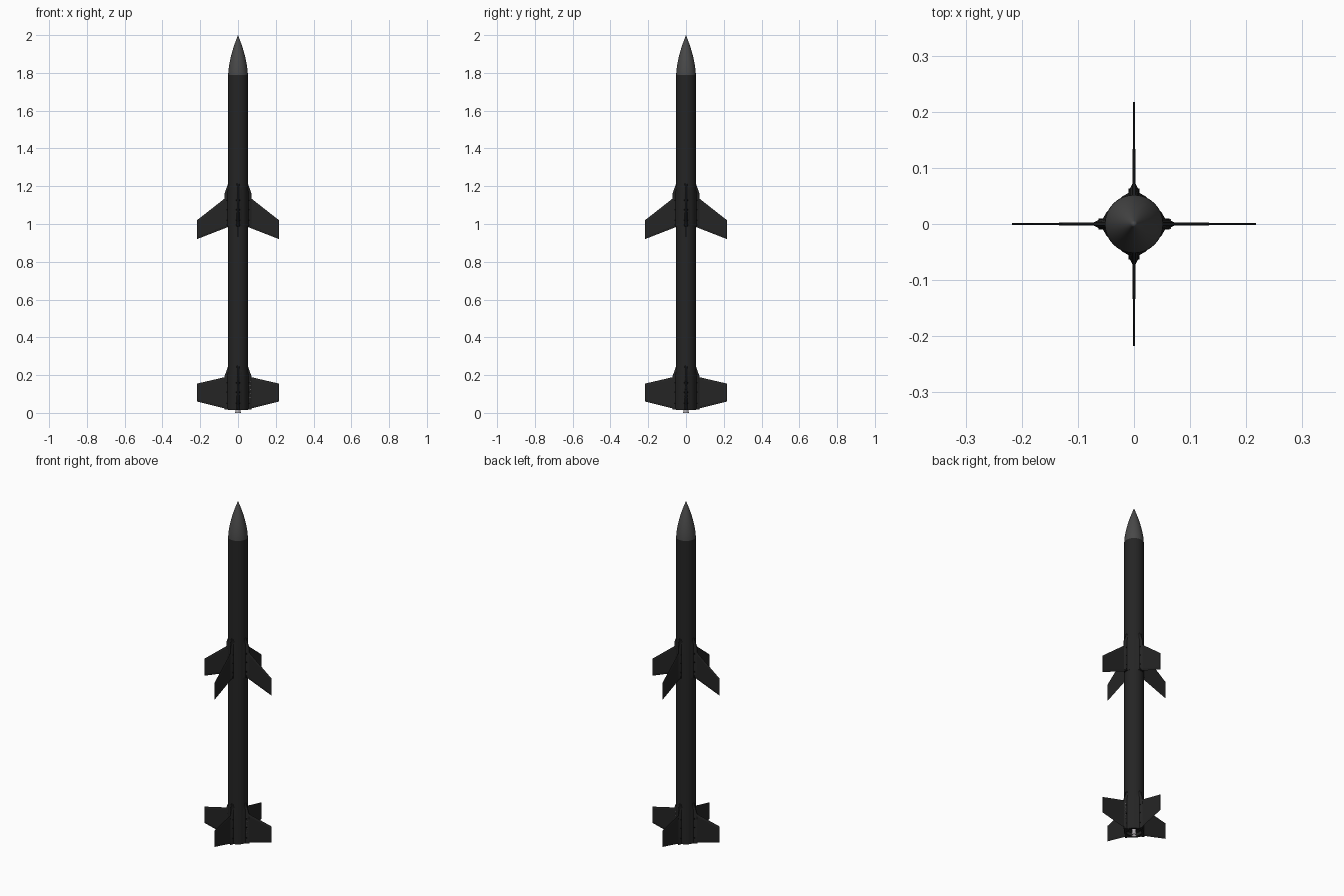
import bpy, bmesh, math
from mathutils import Matrix

cube = bpy.data.objects.get("Cube")
if cube:
    bpy.data.objects.remove(cube)


def material(name, r, g, b):
    m = bpy.data.materials.new(name)
    m.use_nodes = True
    m.diffuse_color = (r, g, b, 1)
    m.node_tree.nodes["Principled BSDF"].inputs["Base Color"].default_value = (r, g, b, 1)
    return m


BLACK = material("charcoal black", 0.018, 0.018, 0.018)
GREY = material("nose grey", 0.065, 0.065, 0.065)
DARK = material("bolt black", 0.004, 0.004, 0.004)
LIGHT = material("light metal", 0.4, 0.38, 0.4)
RADIUS = 0.052


def finish(name, bm, mat, smooth=False):
    bmesh.ops.recalc_face_normals(bm, faces=bm.faces)
    me = bpy.data.meshes.new(name)
    bm.to_mesh(me)
    bm.free()
    me.materials.append(mat)
    ob = bpy.data.objects.new(name, me)
    bpy.context.collection.objects.link(ob)
    if smooth:
        bpy.ops.object.select_all(action='DESELECT')
        ob.select_set(True)
        bpy.context.view_layer.objects.active = ob
        bpy.ops.object.shade_smooth_by_angle(angle=math.radians(35))
    return ob


def lathe(name, profile, mat, sides=40):
    bm = bmesh.new()
    verts = [bm.verts.new((r, 0, z)) for r, z in profile]
    edges = [bm.edges.new(pair) for pair in zip(verts, verts[1:])]
    bmesh.ops.spin(bm, geom=verts + edges, cent=(0, 0, 0), axis=(0, 0, 1),
                   angle=math.tau, steps=sides)
    bmesh.ops.remove_doubles(bm, verts=bm.verts, dist=0.0003)
    return finish(name, bm, mat, True)


def loft(name, sections, mat, smooth=False):
    """Skin a row of closed sections and cap both ends."""
    bm = bmesh.new()
    rings = [[bm.verts.new(p) for p in s] for s in sections]
    for a, b in zip(rings, rings[1:]):
        for i in range(len(a)):
            j = (i + 1) % len(a)
            bm.faces.new((a[i], a[j], b[j], b[i]))
    bm.faces.new(rings[0])
    bm.faces.new(rings[-1])
    return finish(name, bm, mat, smooth)


def pins(name, heights, reach, half, size, mat):
    """Small pins passing sideways through a fin mount on +x."""
    bm = bmesh.new()
    for z in heights:
        m = Matrix.Translation((reach, 0, z)) @ Matrix.Rotation(math.pi / 2, 4, 'X')
        bmesh.ops.create_cone(bm, cap_ends=True, segments=8, radius1=size,
                              radius2=size, depth=half * 2, matrix=m)
    return finish(name, bm, mat)


# Body tube, nose and exhaust
lathe("body_tube", [(0, 0.035), (0.036, 0.035), (0.042, 0.016), (RADIUS, 0.016),
                    (RADIUS, 1.79), (0, 1.79)], BLACK)
nose = [(RADIUS * (1 - t ** 1.65), 1.79 + 0.21 * t) for t in [i / 14 for i in range(15)]]
lathe("nose_cone", nose, GREY)
lathe("exhaust_nozzle", [(0, 0.015), (0.007, 0.015), (0.014, 0), (0.016, 0),
                         (0.011, 0.02), (0.011, 0.04)], LIGHT, 20)

# Half cross-section of a fin mount: sideways offset, distance from axis
MOUNT = [(0.036, 0.036), (0.02, 0.0495), (0.009, 0.056), (0.007, 0.064), (0.0025, 0.072)]


def mount_section(z, rise):
    half = []
    for t, r in MOUNT:
        skin = math.sqrt((RADIUS - 0.002) ** 2 - t * t)
        half.append((skin + (r - skin) * rise, t, z))
    return half + [(x, -t, z) for x, t, _ in reversed(half)]


def fin_section(x, top, bottom, thick):
    edge = 0.012
    return [(x, 0, top), (x, thick, top - edge), (x, thick, bottom + edge),
            (x, 0, bottom), (x, -thick, bottom + edge), (x, -thick, top - edge)]


# name, mount top, shoulder, mount base, root top, tip top, tip base, bolt heights
SETS = [("middle", 1.22, 1.16, 0.987, 1.155, 1.02, 0.92, (1.125, 1.075, 1.02, 0.995)),
        ("tail", 0.255, 0.192, 0.017, 0.195, 0.155, 0.06, (0.16, 0.11, 0.05))]
SIDES = ["left", "back", "right", "front"]

for label, top, shoulder, base, root, tip_top, tip_base, bolts in SETS:
    for k, side in enumerate(SIDES):
        parts = [
            loft(f"{label}_{side}_fin_mount",
                 [mount_section(z, f) for z, f in ((base, 1), (shoulder, 1), (top, 0))],
                 BLACK, True),
            loft(f"{label}_{side}_fin",
                 [fin_section(0.045, root, base, 0.003),
                  fin_section(0.217, tip_top, tip_base, 0.0015)], BLACK),
            pins(f"{label}_{side}_bolts", bolts, 0.059, 0.0095, 0.004, DARK)]
        if label == "tail" and side == "left":
            parts.append(pins("tail_left_contacts", [0.08 + 0.022 * i for i in range(5)],
                              0.064, 0.0085, 0.002, LIGHT))
        for ob in parts:
            ob.rotation_euler.z = k * math.pi / 2
